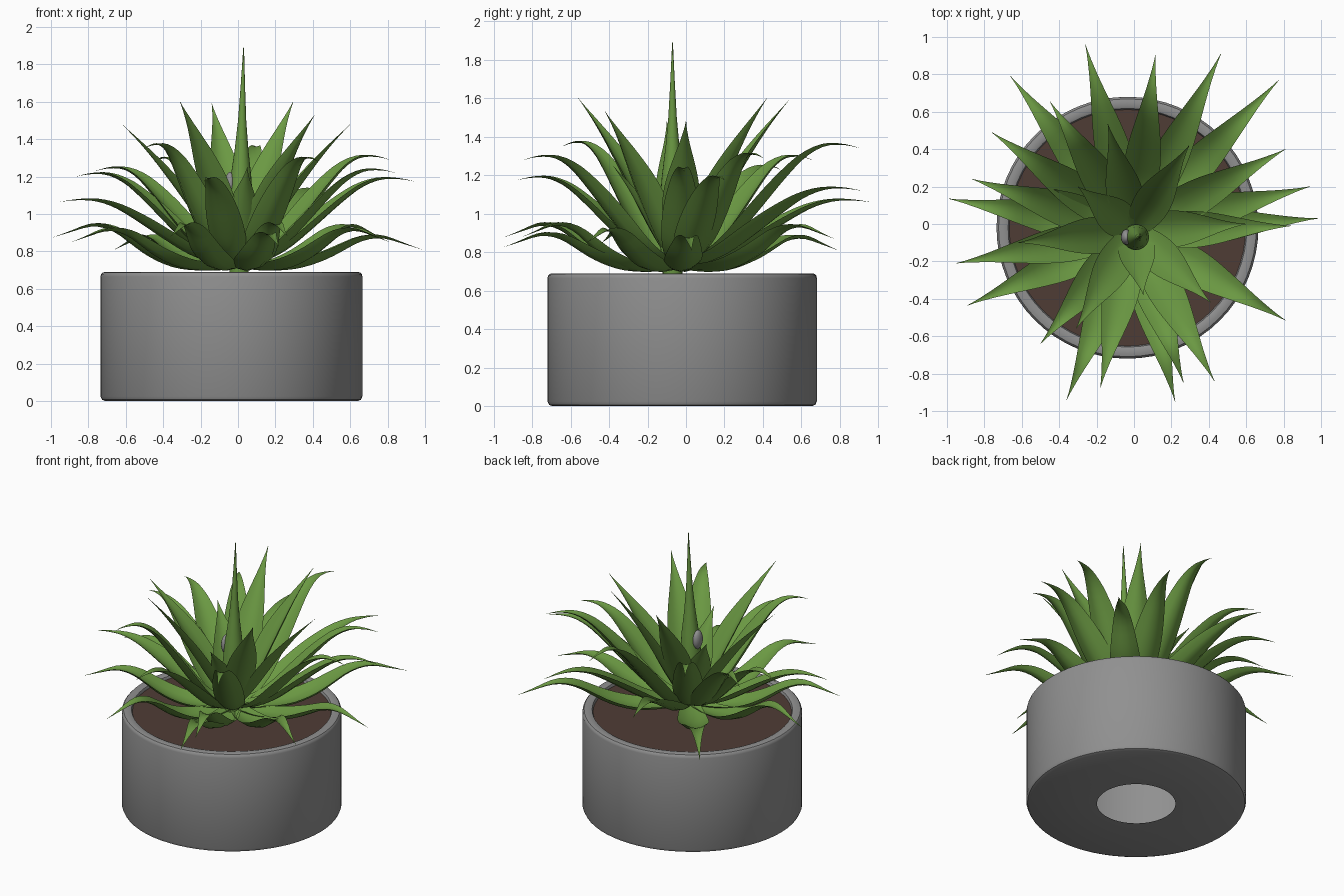
import bpy, bmesh, math
from mathutils import Vector

if "Cube" in bpy.data.objects:
    bpy.data.objects.remove(bpy.data.objects["Cube"])


def material(name, rgb):
    m = bpy.data.materials.new(name)
    m.diffuse_color = (*rgb, 1)
    m.use_nodes = True
    m.node_tree.nodes["Principled BSDF"].inputs["Base Color"].default_value = m.diffuse_color
    return m


GREEN = material("leaf green", (0.145, 0.315, 0.055))
GREY = material("pot grey", (0.28, 0.28, 0.28))
BROWN = material("soil brown", (0.078, 0.046, 0.036))


def make(name, bm, mat, loc=(0, 0, 0), angle=35):
    bmesh.ops.recalc_face_normals(bm, faces=bm.faces)
    me = bpy.data.meshes.new(name)
    bm.to_mesh(me)
    bm.free()
    ob = bpy.data.objects.new(name, me)
    ob.location = loc
    me.materials.append(mat)
    bpy.context.collection.objects.link(ob)
    bpy.ops.object.select_all(action='DESELECT')
    ob.select_set(True)
    bpy.context.view_layer.objects.active = ob
    bpy.ops.object.shade_smooth_by_angle(angle=math.radians(angle))
    return ob


def skin(bm, rings, cap=True):
    """Join closed rings of points into a tube."""
    vs = [[bm.verts.new(p) for p in r] for r in rings]
    n = len(vs[0])
    for a, b in zip(vs, vs[1:]):
        for i in range(n):
            j = (i + 1) % n
            bm.faces.new((a[i], a[j], b[j], b[i]))
    if cap:
        bm.faces.new(vs[0])
        bm.faces.new(vs[-1])


def circle(r, z, n=64, x=0, y=0):
    return [(x + r * math.cos(math.tau * i / n), y + r * math.sin(math.tau * i / n), z)
            for i in range(n)]


def interp(table, t):
    for (t0, v0), (t1, v1) in zip(table, table[1:]):
        if t <= t1:
            return v0 + (v1 - v0) * (t - t0) / (t1 - t0)
    return table[-1][1]


def smooth_interp(table, t):
    """Average the table around t, which rounds its corners."""
    w = min(0.1, t, 1 - t)
    return sum(interp(table, t + w * k / 3) for k in range(-3, 4)) / 7


# Hollow pot with rounded edges and a drain hole
POT = (-0.035, -0.02, 0)
profile = [(0.25, 0), (0.675, 0), (0.692, 0.007), (0.70, 0.025), (0.70, 0.665), (0.697, 0.678),
           (0.689, 0.687), (0.675, 0.69), (0.65, 0.69), (0.638, 0.685), (0.632, 0.67),
           (0.63, 0.64), (0.63, 0.02)]
bm = bmesh.new()
skin(bm, [circle(r, z) for r, z in profile], cap=False)
make("pot", bm, GREY, POT)

# Soil
bm = bmesh.new()
bm.faces.new([bm.verts.new(p) for p in circle(0.632, 0.668)])
make("soil", bm, BROWN, POT)

# Leaves: tip positions, outer to inner
CENTRE = Vector((0.0, -0.04, 0))
TIPS = [
    (0.985, 0.03, 0.81), (0.81, -0.515, 0.85), (0.22, -0.95, 0.825), (0.265, -0.85, 0.88),
    (-0.36, -0.94, 0.88), (-0.89, -0.435, 0.85), (-0.99, 0.135, 0.875), (-0.66, 0.79, 0.81),
    (0.775, 0.77, 0.87),
    (0.115, 0.905, 1.34), (0.81, 0.40, 1.29),
    (-0.26, 0.96, 1.06), (0.465, 0.91, 1.12), (0.94, 0.20, 1.175),
    (0.84, -0.01, 1.22), (0.43, -0.84, 1.28), (-0.18, -0.875, 1.175), (-0.50, -0.64, 1.35),
    (-0.95, -0.21, 1.065), (-0.865, 0.24, 1.2), (-0.76, 0.49, 1.23), (-0.45, 0.655, 1.28),
    (-0.62, -0.10, 1.48), (0.60, 0.0, 1.48), (-0.14, 0.535, 1.59), (0.295, 0.42, 1.60),
    (-0.31, -0.56, 1.60), (0.41, -0.42, 1.53), (-0.30, 0.20, 1.30), (0.05, -0.38, 1.25),
]
WIDTH = [(0, 0.11), (0.15, 0.165), (0.3, 0.2), (0.42, 0.2), (0.55, 0.165), (0.68, 0.105),
         (0.8, 0.055), (0.9, 0.018), (1, 0.002)]
# Share of the rise along the leaf, for S shaped and for steep leaves
MIDDLE = [(0, 0), (0.2, 0.10), (0.4, 0.45), (0.6, 0.82), (0.75, 1.03), (0.88, 1.05), (1, 1)]
STEEP = [(0, 0), (0.2, 0.20), (0.4, 0.44), (0.6, 0.65), (0.8, 0.84), (1, 1)]
STEPS = 24


def leaf(bm, tip):
    tip = Vector(tip)
    d = Vector((tip.x, tip.y, 0)) - CENTRE
    reach = d.length
    d.normalize()
    side = Vector((-d.y, d.x, 0))
    zt = tip.z
    if zt < 1:        # low leaf, lying on the soil, arching over the rim
        table = [(0, 0.72), (0.2, 0.705), (0.4, 0.74), (0.57, 0.5 * zt + 0.415), (0.72, zt + 0.09),
                 (0.87, zt + 0.04), (1, zt)]
    else:
        share = MIDDLE if zt < 1.4 and reach > 0.6 else STEEP
        table = [(t, 0.73 + s * (zt - 0.73)) for t, s in share]

    def at(t):
        return CENTRE + d * (0.02 + (reach - 0.02) * t) + Vector((0, 0, smooth_interp(table, t)))

    rings = []
    for i in range(STEPS + 1):
        t = i / STEPS
        p = at(t)
        tangent = (at(min(t + 0.02, 1)) - at(max(t - 0.02, 0))).normalized()
        normal = tangent.cross(side)
        if normal.z < 0:
            normal = -normal
        h = smooth_interp(WIDTH, t) / 2
        ring = [p + side * h * u + normal * h * 0.35 * u * u for u in (-1, -0.5, 0, 0.5, 1)]
        ring += [p + side * h * u + normal * h * (0.35 * u * u - 0.16 * (1 - u * u))
                 for u in (0.5, 0, -0.5)]
        rings.append(ring)
    skin(bm, rings)


bm = bmesh.new()
for tip in TIPS:
    leaf(bm, tip)
make("leaves", bm, GREEN, angle=60)

# Rolled central leaf
spike = [(0.05, 0.68), (0.07, 0.9), (0.068, 1.05), (0.055, 1.2), (0.036, 1.35), (0.022, 1.5),
         (0.012, 1.68), (0.002, 1.89)]
bm = bmesh.new()
skin(bm, [circle(r, z, 20, 0.005 + 0.025 * (z - 0.68) / 1.2, -0.07) for r, z in spike])
make("central_spike", bm, GREEN)

# Grey bud beside the spike
bm = bmesh.new()
bmesh.ops.create_uvsphere(bm, u_segments=16, v_segments=10, radius=1)
bmesh.ops.scale(bm, vec=(0.028, 0.042, 0.065), verts=bm.verts)
make("grey_bud", bm, GREY, (-0.042, -0.07, 1.16))
